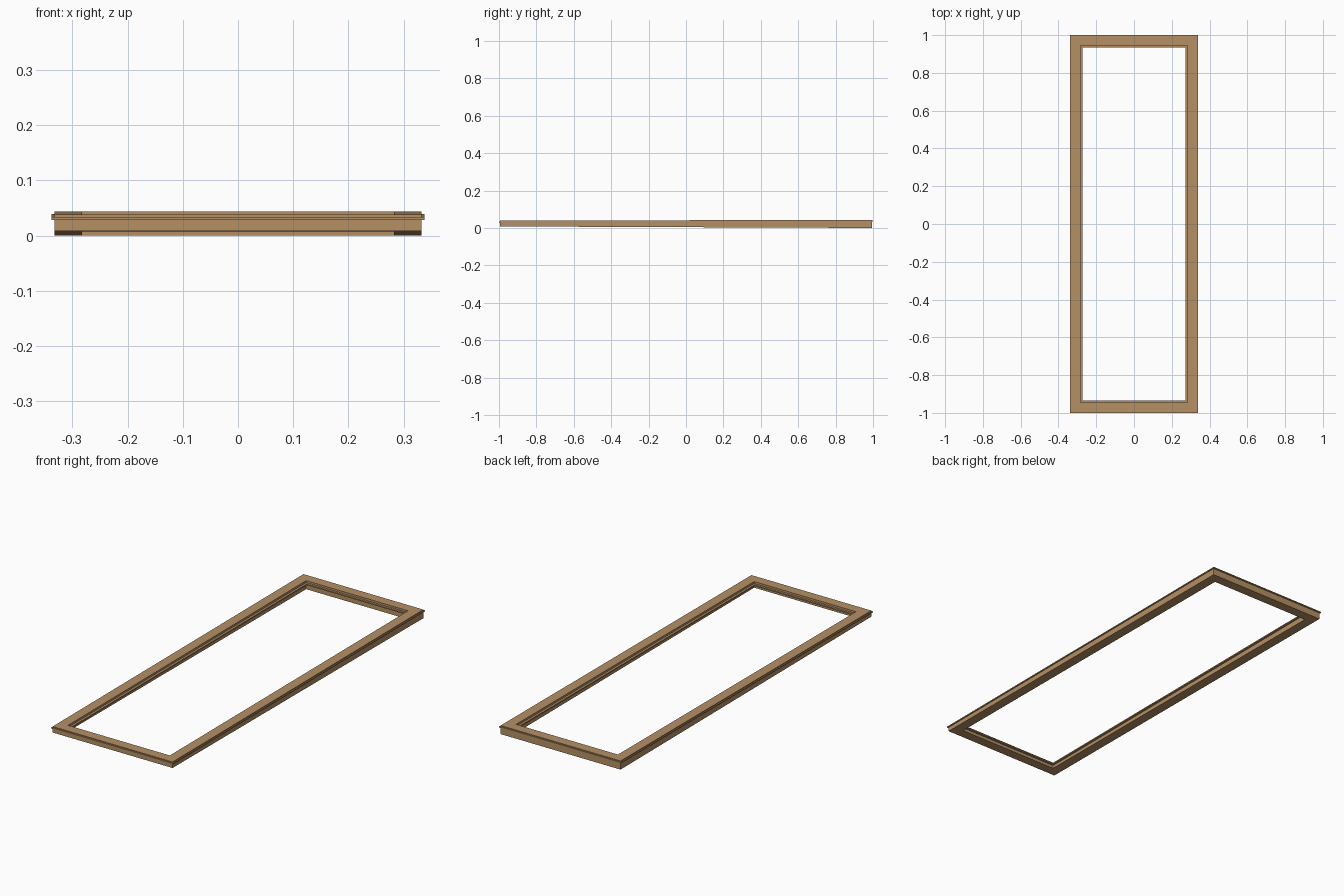
import bpy, bmesh

if "Cube" in bpy.data.objects:
    bpy.data.objects.remove(bpy.data.objects["Cube"])

wood = bpy.data.materials.new("light brown wood")
wood.diffuse_color = (0.46, 0.28, 0.13, 1)
wood.use_nodes = True
wood.node_tree.nodes["Principled BSDF"].inputs["Base Color"].default_value = wood.diffuse_color

L, W = 1.0, 0.338          # outer half length and half width


def bottom(y):             # underside drops towards the back
    return 0.004 - 0.004 * y


def top(y):                # top face rises towards the back
    return 0.041 + 0.0025 * y


# Rail section: (inset from outer edge, height reference, offset)
section = [
    (0.005, bottom, 0.0),
    (0.005, top, -0.0100), (0.000, top, -0.0100),   # outer tongue
    (0.000, top, -0.0045), (0.005, top, -0.0045),
    (0.005, top, 0.0),
    (0.055, top, 0.0),
    (0.055, top, -0.0100), (0.066, top, -0.0100),   # inner glazing lip
    (0.066, top, -0.0160), (0.055, top, -0.0160),
    (0.055, bottom, 0.0),
]

# Sweep the section round the four mitred corners
bm = bmesh.new()
rings = []
for sx, sy in ((-1, -1), (1, -1), (1, 1), (-1, 1)):
    ring = []
    for inset, ref, off in section:
        x, y = sx * (W - inset), sy * (L - inset)
        ring.append(bm.verts.new((x, y, ref(y) + off)))
    rings.append(ring)
n = len(section)
for i in range(4):
    a, b = rings[i], rings[(i + 1) % 4]
    for j in range(n):
        k = (j + 1) % n
        bm.faces.new((a[j], b[j], b[k], a[k]))
bmesh.ops.recalc_face_normals(bm, faces=bm.faces)

mesh = bpy.data.meshes.new("window_frame")
bm.to_mesh(mesh)
bm.free()
mesh.materials.append(wood)
frame = bpy.data.objects.new("window_frame", mesh)
bpy.context.collection.objects.link(frame)
